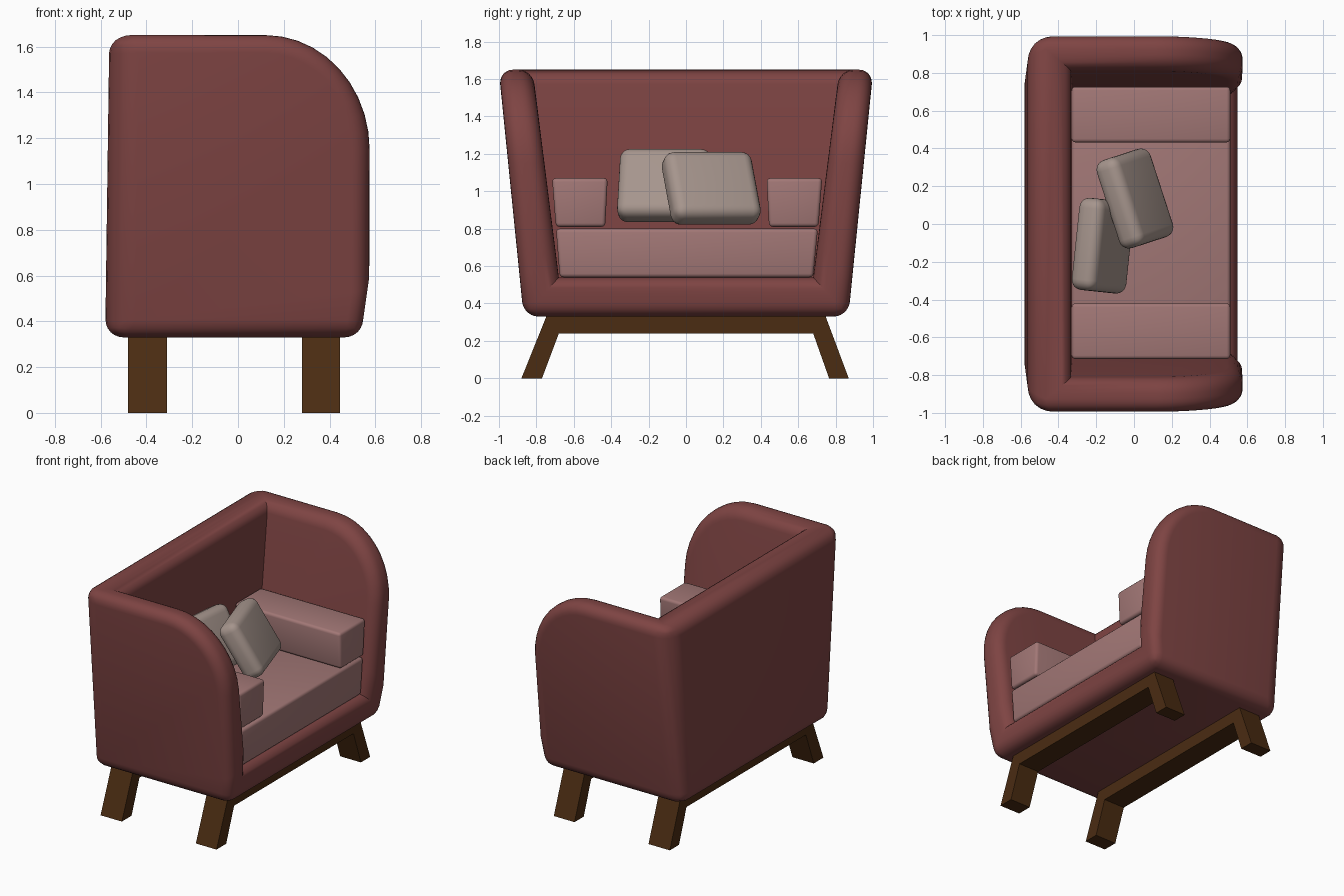
import bpy, bmesh, math
from math import radians, sin, cos

if "Cube" in bpy.data.objects:
    bpy.data.objects.remove(bpy.data.objects["Cube"])


def material(name, rgb):
    m = bpy.data.materials.new(name)
    m.diffuse_color = (*rgb, 1)
    m.use_nodes = True
    m.node_tree.nodes["Principled BSDF"].inputs["Base Color"].default_value = m.diffuse_color
    return m


RED = material("red_fabric", (0.21, 0.058, 0.056))
PINK = material("pink_fabric", (0.36, 0.185, 0.18))
GREY = material("pillow_fabric", (0.38, 0.30, 0.265))
WOOD = material("dark_wood", (0.07, 0.025, 0.006))


def finish(name, bm, mat, bevel=0, segments=4, weighted=False):
    bmesh.ops.recalc_face_normals(bm, faces=bm.faces[:])
    mesh = bpy.data.meshes.new(name)
    bm.to_mesh(mesh)
    bm.free()
    mesh.materials.append(mat)
    ob = bpy.data.objects.new(name, mesh)
    bpy.context.collection.objects.link(ob)
    bpy.ops.object.select_all(action='DESELECT')
    ob.select_set(True)
    bpy.context.view_layer.objects.active = ob
    if bevel:
        mod = ob.modifiers.new("bevel", 'BEVEL')
        mod.width = bevel
        mod.segments = segments
        mod.limit_method = 'WEIGHT' if weighted else 'ANGLE'
        mod.use_clamp_overlap = not weighted
        bpy.ops.object.modifier_apply(modifier=mod.name)
    bpy.ops.object.shade_smooth_by_angle(angle=radians(35))
    return ob


def prism(name, yz, x0, x1, mat, bevel=0, segments=3):
    """Extrude a y-z outline from x0 to x1."""
    bm = bmesh.new()
    a = [bm.verts.new((x0, y, z)) for y, z in yz]
    b = [bm.verts.new((x1, y, z)) for y, z in yz]
    bm.faces.new(a)
    bm.faces.new(b[::-1])
    for i in range(len(yz)):
        j = (i + 1) % len(yz)
        bm.faces.new((a[i], a[j], b[j], b[i]))
    return finish(name, bm, mat, bevel, segments)


# Shell: flared tub with outer and inner side profiles sharing a curved rim
arc = [(0.12 + 0.455 * sin(radians(t)), 1.15 + 0.5 * cos(radians(t)))
       for t in range(0, 91, 9)]
outer = [(-0.562, 1.65)] + arc + [(0.575, 0.52), (0.545, 0.33)]
inner = [(-0.335, 1.65)] + arc + [(0.57, 0.72), (0.55, 0.54)]
outer_y = lambda z: 0.868 + 0.101 * (z - 0.33)
inner_y = lambda z: 0.68 + 0.126 * (z - 0.54)

bm = bmesh.new()
O, I, back_low, corner = {}, {}, {}, {}
for s in (-1, 1):
    O[s] = [bm.verts.new((x, s * outer_y(z), z)) for x, z in outer]
    I[s] = [bm.verts.new((x, s * inner_y(z), z)) for x, z in inner]
    back_low[s] = bm.verts.new((-0.58, s * outer_y(0.33), 0.33))
    corner[s] = bm.verts.new((-0.325, s * inner_y(0.54), 0.54))
    bm.faces.new(O[s] + [back_low[s]])
    bm.faces.new(I[s] + [corner[s]])
    for i in range(len(outer) - 1):
        bm.faces.new((O[s][i], O[s][i + 1], I[s][i + 1], I[s][i]))
rails = [(O[s][0], I[s][0], corner[s], I[s][-1], O[s][-1], back_low[s]) for s in (-1, 1)]
for i in range(6):
    j = (i + 1) % 6
    bm.faces.new((rails[0][i], rails[0][j], rails[1][j], rails[1][i]))
bmesh.ops.recalc_face_normals(bm, faces=bm.faces[:])
layer = bm.edges.layers.float.new("bevel_weight_edge")
for e in bm.edges:
    if e.calc_face_angle_signed(0) > radians(40):
        e[layer] = 0.6
for s in (-1, 1):
    bm.edges.get((O[s][0], back_low[s]))[layer] = 1.0
finish("shell", bm, RED, bevel=0.13, segments=6, weighted=True)

# Seat and side cushions
prism("seat_cushion", [(-0.675, 0.54), (0.68, 0.54), (0.705, 0.80), (-0.695, 0.80)],
      -0.33, 0.51, PINK, 0.02)
for s, side in ((-1, "left"), (1, "right")):
    prism(side + "_arm_cushion",
          [(0.006 + s * y, z) for y, z in
           ((0.702, 0.81), (0.722, 1.07), (0.425, 1.07), (0.438, 0.81))],
          -0.33, 0.51, PINK, 0.02)


# Throw pillows leaning back
def pillow(name, loc, lean, yaw):
    bm = bmesh.new()
    bmesh.ops.create_cube(bm, size=1)
    bmesh.ops.scale(bm, vec=(0.15, 0.49, 0.41), verts=bm.verts[:])
    ob = finish(name, bm, GREY, 0.055, 5)
    ob.location = loc
    ob.rotation_euler = (0, radians(-lean), radians(yaw))


pillow("back_pillow", (-0.165, -0.115, 1.03), 29, -6)
pillow("front_pillow", (0.005, 0.135, 1.015), 31, 18)

# Splayed wooden leg frames
frame = [(-0.88, 0), (-0.745, 0.335), (0.745, 0.335), (0.87, 0),
         (0.765, 0), (0.68, 0.24), (-0.68, 0.24), (-0.77, 0)]
prism("back_leg_frame", frame, -0.48, -0.31, WOOD)
prism("front_leg_frame", frame, 0.28, 0.445, WOOD)
